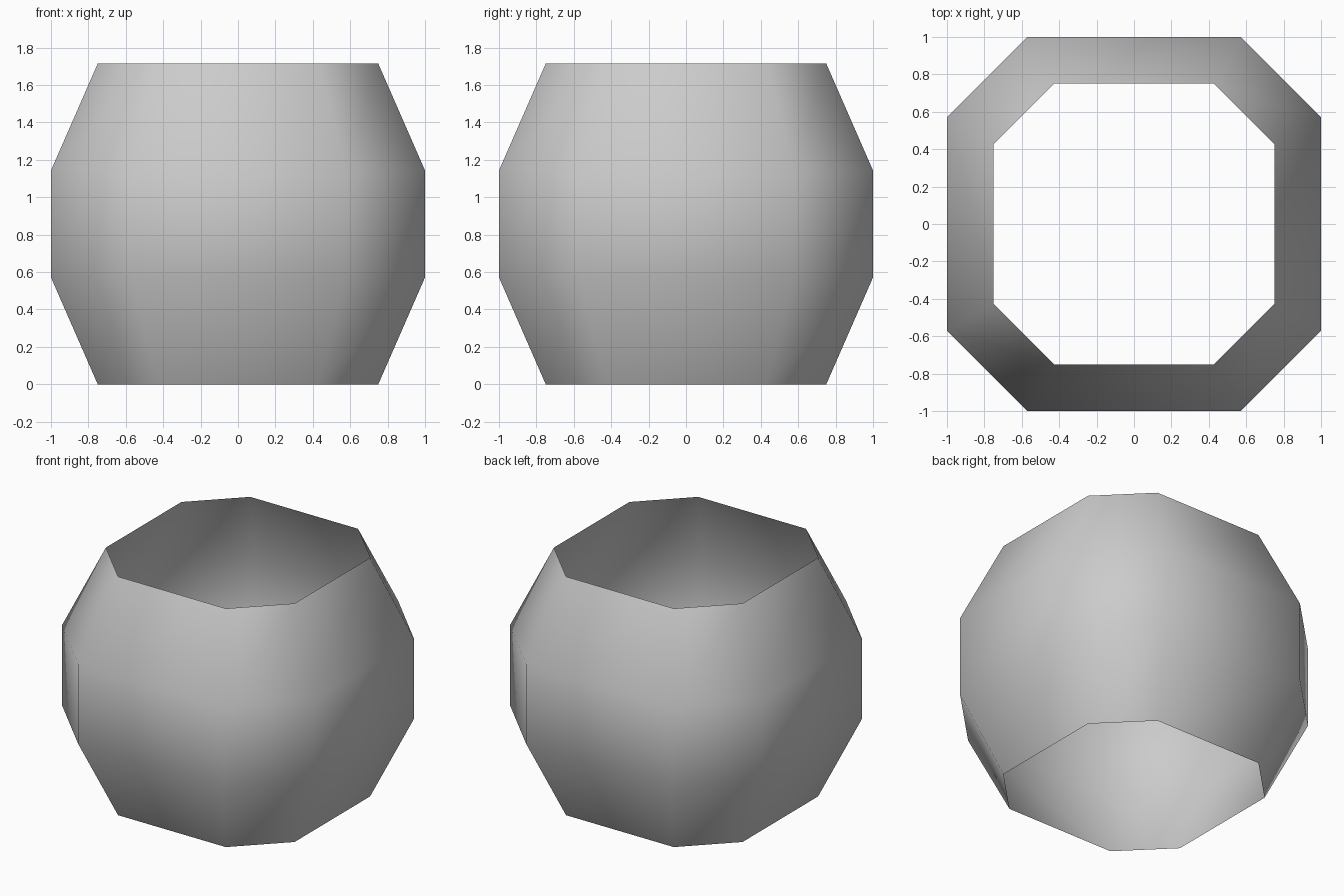
import bpy, bmesh

# Clear the default cube only
cube = bpy.data.objects.get("Cube")
if cube:
    bpy.data.objects.remove(cube, do_unlink=True)

# One plain material
grey = bpy.data.materials.new("light_grey")
grey.use_nodes = True
colour = (0.6, 0.6, 0.6, 1)
grey.diffuse_color = colour
grey.node_tree.nodes["Principled BSDF"].inputs["Base Color"].default_value = colour

# Chamfered-square cross-section, one corner turned through four quarters
LONG, SHORT = 1.0, 4 / 7
section = []
x, y = LONG, SHORT
corner = [(LONG, SHORT), (SHORT, LONG)]
for quarter in range(4):
    section += corner
    corner = [(-y, x) for x, y in corner]

# Profile: (scale, height) of each ring, open at both ends
profile = [(0.75, 0), (1, 4 / 7), (1, 8 / 7), (0.75, 12 / 7)]

# Bowed open shell
bm = bmesh.new()
rings = [[bm.verts.new((x * s, y * s, z)) for x, y in section] for s, z in profile]
for low, high in zip(rings, rings[1:]):
    for i in range(len(section)):
        j = (i + 1) % len(section)
        bm.faces.new((low[i], low[j], high[j], high[i])).smooth = True
mesh = bpy.data.meshes.new("open_shell")
bm.to_mesh(mesh)
bm.free()
mesh.materials.append(grey)
shell = bpy.data.objects.new("open_shell", mesh)
bpy.context.collection.objects.link(shell)
